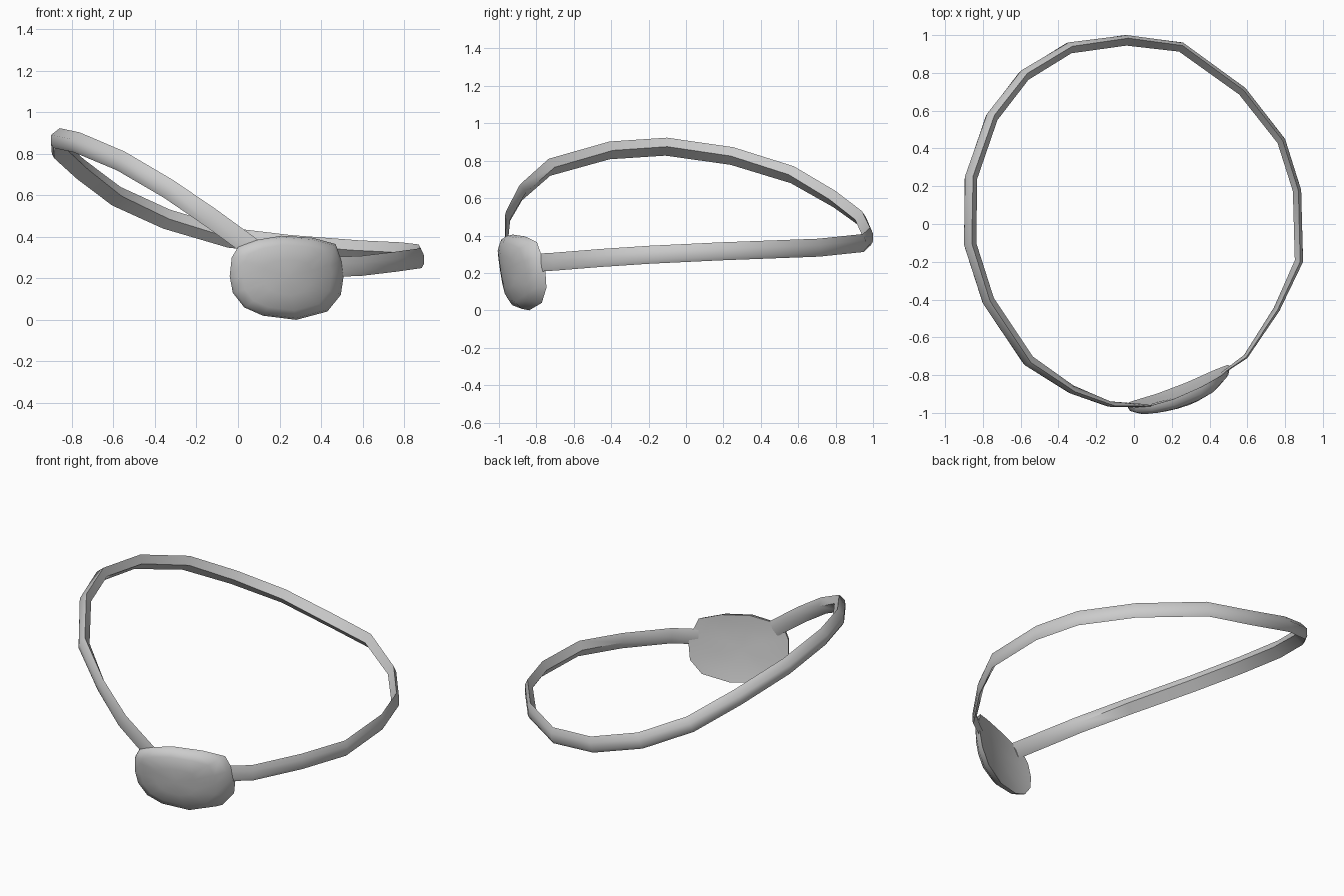
import bpy, bmesh
from mathutils import Vector

cube = bpy.data.objects.get("Cube")
if cube:
    bpy.data.objects.remove(cube, do_unlink=True)

grey = bpy.data.materials.new("soft grey")
grey.use_nodes = True
grey.diffuse_color = (0.6, 0.6, 0.6, 1)
grey.node_tree.nodes["Principled BSDF"].inputs["Base Color"].default_value = (0.6, 0.6, 0.6, 1)


def finish(name, bm, angle):
    bmesh.ops.recalc_face_normals(bm, faces=bm.faces)
    mesh = bpy.data.meshes.new(name)
    bm.to_mesh(mesh)
    bm.free()
    mesh.materials.append(grey)
    obj = bpy.data.objects.new(name, mesh)
    bpy.context.collection.objects.link(obj)
    bpy.ops.object.select_all(action='DESELECT')
    obj.select_set(True)
    bpy.context.view_layer.objects.active = obj
    bpy.ops.object.shade_smooth_by_angle(angle=angle)


def bridge(bm, a, b):
    for i in range(len(a)):
        j = (i + 1) % len(a)
        bm.faces.new((a[i], a[j], b[j], b[i]))


# Strap: flat outside, ridged inside, swept round the head and rising on the right side
path = [Vector(p) for p in (
    (0.47, -0.795, 0.255), (0.60, -0.71, 0.26), (0.77, -0.46, 0.28), (0.895, -0.2, 0.297),
    (0.885, 0.18, 0.315), (0.80, 0.45, 0.325), (0.59, 0.72, 0.335), (0.26, 0.96, 0.36),
    (-0.04, 1.0, 0.395), (-0.35, 0.96, 0.485), (-0.60, 0.81, 0.595), (-0.78, 0.58, 0.725),
    (-0.895, 0.25, 0.825), (-0.90, -0.11, 0.875), (-0.80, -0.42, 0.855), (-0.58, -0.745, 0.765),
    (-0.34, -0.895, 0.63), (-0.13, -0.967, 0.49), (0.07, -0.968, 0.345))]
bm = bmesh.new()
rings = []
last = len(path) - 1
for i, p in enumerate(path):
    along = (path[min(i + 1, last)] - path[max(i - 1, 0)]).normalized()
    out = along.cross(Vector((0, 0, 1))).normalized()
    up = out.cross(along)
    depth = min(1, 0.25 + 0.25 * min(i, last - i))
    lean = 0.03 * max(0, -p.x)
    ridge = 0.055 - 0.012 * p.x
    section = ((0.048, -0.015 - lean), (0.015, 0), (-0.028, 0), (-0.048, -0.012), (0, -ridge))
    rings.append([bm.verts.new(p + up * h + out * d * depth) for h, d in section])
for a, b in zip(rings, rings[1:]):
    bridge(bm, a, b)
bm.faces.new(rings[0])
bm.faces.new(rings[-1])
finish("strap", bm, 1.0)

# Patch: domed pad wrapped round the brow, its lower rim set further back
outline = ((-0.04, 0.21), (-0.03, 0.30), (0.0, 0.35), (0.09, 0.385), (0.21, 0.405),
           (0.36, 0.395), (0.47, 0.365), (0.50, 0.28), (0.51, 0.22), (0.495, 0.12),
           (0.43, 0.04), (0.28, 0.0), (0.12, 0.02), (0.03, 0.06), (-0.025, 0.13))
cx, cz = 0.24, 0.205


def dome_point(x, z, rise):
    u = max(0, (x + 0.04) / 0.55)
    rim = -0.955 + 0.205 * u ** 1.6 - 0.15 * (z - cz)
    return Vector((x, rim - rise * min(1, 0.55 + 0.7 * u), z))


def cap(bm, rim, levels, tip_rise):
    ring = rim
    for size, rise in levels:
        inner = [bm.verts.new(dome_point(cx + (x - cx) * size, cz + (z - cz) * size, rise))
                 for x, z in outline]
        bridge(bm, ring, inner)
        ring = inner
    tip = bm.verts.new(dome_point(cx, cz, tip_rise))
    for i in range(len(ring)):
        bm.faces.new((ring[i], ring[(i + 1) % len(ring)], tip))


bm = bmesh.new()
rim = [bm.verts.new(dome_point(x, z, 0)) for x, z in outline]
cap(bm, rim, ((0.96, 0.04), (0.78, 0.07), (0.42, 0.085)), 0.09)
cap(bm, rim, ((0.8, 0.005), (0.42, 0.01)), 0.012)
finish("eye_patch", bm, 1.0)
